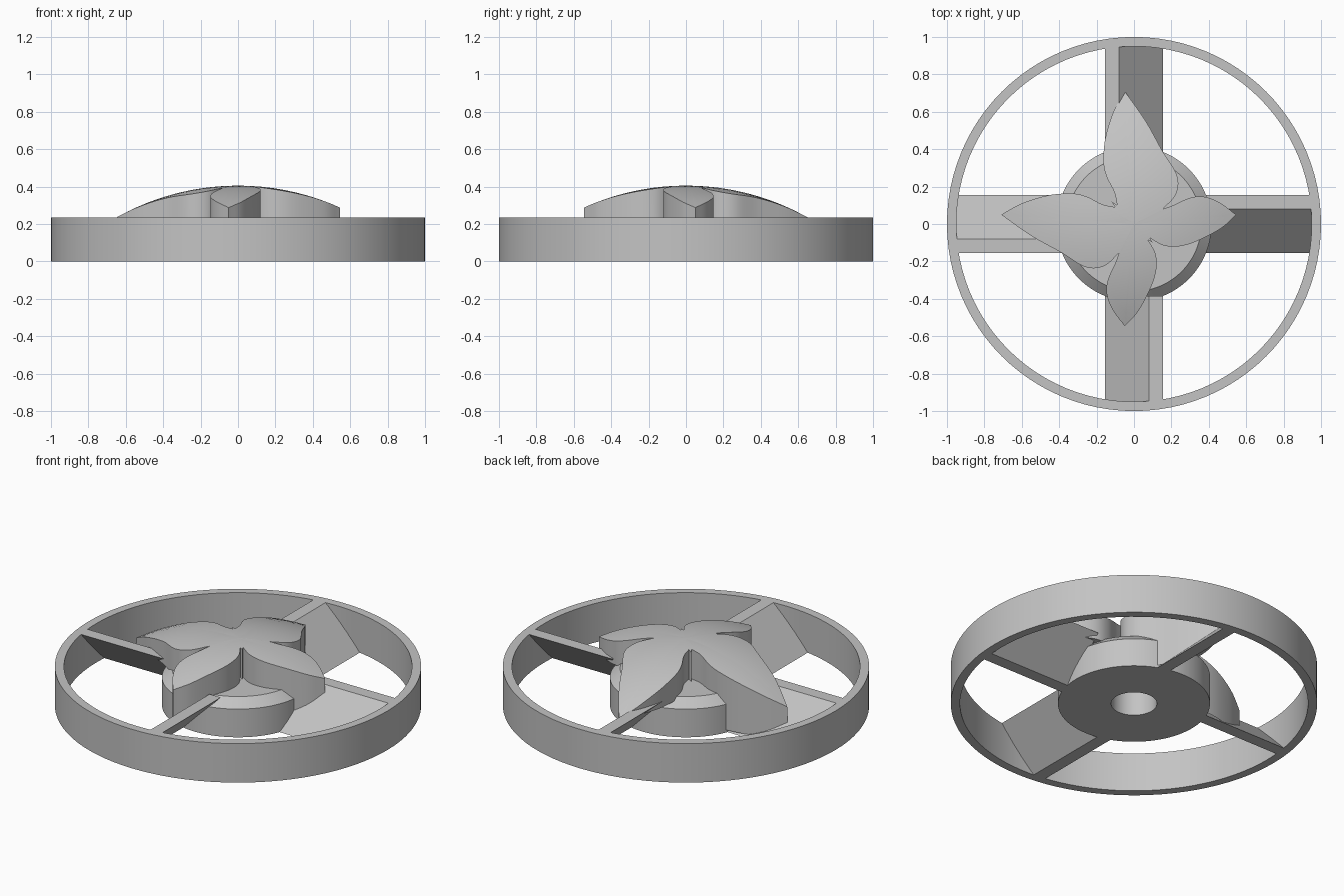
import bpy, bmesh, math
from mathutils import Vector

cube = bpy.data.objects.get("Cube")
if cube:
    bpy.data.objects.remove(cube, do_unlink=True)

grey = bpy.data.materials.new("plain grey")
grey.use_nodes = True
colour = (0.55, 0.55, 0.55, 1)
grey.diffuse_color = colour
grey.node_tree.nodes["Principled BSDF"].inputs["Base Color"].default_value = colour

HEIGHT = 0.235


def finish(name, bm, smooth=True):
    bmesh.ops.remove_doubles(bm, verts=bm.verts, dist=1e-5)
    bmesh.ops.recalc_face_normals(bm, faces=bm.faces)
    mesh = bpy.data.meshes.new(name)
    bm.to_mesh(mesh)
    bm.free()
    mesh.materials.append(grey)
    obj = bpy.data.objects.new(name, mesh)
    bpy.context.collection.objects.link(obj)
    if smooth:
        bpy.ops.object.select_all(action="DESELECT")
        obj.select_set(True)
        bpy.context.view_layer.objects.active = obj
        bpy.ops.object.shade_smooth_by_angle(angle=math.radians(30))
    return obj


def lathe(name, profile, closed=False, steps=96):
    bm = bmesh.new()
    verts = [bm.verts.new((r, 0, z)) for r, z in profile]
    pairs = list(zip(verts, verts[1:]))
    if closed:
        pairs.append((verts[-1], verts[0]))
    edges = [bm.edges.new(p) for p in pairs]
    bmesh.ops.spin(bm, geom=verts + edges, cent=(0, 0, 0), axis=(0, 0, 1),
                   angle=math.tau, steps=steps, use_merge=False)
    return finish(name, bm)


# Outer ring and hub with a chamfered top edge and a blind bore
lathe("outer_ring", [(0.95, 0), (1, 0), (1, HEIGHT), (0.95, HEIGHT)], True)
lathe("hub", [(0, 0.2), (0.125, 0.2), (0.125, 0), (0.415, 0),
              (0.415, 0.17), (0.36, 0.22), (0, 0.22)])

# Slanted fan blades: a leaning section swept outwards
section = [(0.08, HEIGHT), (0.155, HEIGHT), (-0.08, 0), (-0.155, 0)]
for i, side in enumerate(("left", "back", "right", "front")):
    bm = bmesh.new()
    inner, outer = ([bm.verts.new((r, y, z)) for y, z in section] for r in (0.385, 0.965))
    bm.faces.new(inner)
    bm.faces.new(outer)
    for a in range(4):
        b = (a + 1) % 4
        bm.faces.new((inner[a], inner[b], outer[b], outer[a]))
    blade = finish(side + "_blade", bm, smooth=False)
    blade.rotation_euler.z = i * math.pi / 2


# Flower outline: runs of smooth curve between sharp tips and notches
def curve(points, steps=7):
    p = [Vector(q) for q in points]
    p = [2 * p[0] - p[1]] + p + [2 * p[-1] - p[-2]]
    out = []
    for a, b, c, d in zip(p, p[1:], p[2:], p[3:]):
        for k in range(steps):
            t = k / steps
            out.append(0.5 * (2 * b + (c - a) * t + (2 * a - 5 * b + 4 * c - d) * t ** 2
                              + (3 * b - a - 3 * c + d) * t ** 3))
    return out


big_tip, small_tip, notch = (-0.71, 0.05), (-0.05, -0.545), (-0.08, -0.155)
half = [Vector((-0.12, 0.12))]
for run in (
    [(-0.1, 0.09), (-0.17, 0.105), (-0.25, 0.145), (-0.33, 0.163), (-0.46, 0.153),
     (-0.6, 0.11), big_tip],
    [big_tip, (-0.62, -0.015), (-0.53, -0.075), (-0.385, -0.155), (-0.26, -0.23),
     (-0.16, -0.225), notch],
    [notch, (-0.1, -0.21), (-0.14, -0.3), (-0.145, -0.38), (-0.11, -0.465), small_tip],
    [small_tip, (0.02, -0.47), (0.085, -0.35), (0.118, -0.25), (0.115, -0.16), (0.075, -0.085)],
):
    half += curve(run)
half += [Vector((0.075, -0.085)), Vector((0.1, -0.1))]
mirrored = [Vector((-p.y, -p.x)) for p in reversed(half[1:-1])]
outline = half + mirrored

DOME_TOP, DOME_RADIUS = 0.405, 1.328


def dome(p):
    return DOME_TOP - DOME_RADIUS + math.sqrt(DOME_RADIUS ** 2 - p.length_squared)


def underside(p):
    # follows the middle of the nearest blade, staying inside the hub near the axis
    if p.length < 0.2:
        return 0.21
    lean = math.copysign(p.y, p.x * p.y) if abs(p.x) > abs(p.y) else -math.copysign(p.x, p.x * p.y)
    return min(max(HEIGHT / 2 + lean, 0.015), 0.2, dome(p) - 0.01)


# Flower: domed top in concentric rings, straight walls, closed underneath
bm = bmesh.new()
rings = [[bm.verts.new((*(p * k / 8), dome(p * k / 8))) for p in outline] for k in range(1, 9)]
rings.append([bm.verts.new((*p, underside(p))) for p in outline])
rings.append([bm.verts.new((*(p * 0.5), 0.21)) for p in outline])
top = bm.verts.new((0, 0, DOME_TOP))
bottom = bm.verts.new((0, 0, 0.21))
count = len(outline)
for i in range(count):
    j = (i + 1) % count
    bm.faces.new((top, rings[0][i], rings[0][j]))
    bm.faces.new((bottom, rings[-1][j], rings[-1][i]))
    for upper, lower in zip(rings, rings[1:]):
        bm.faces.new((upper[i], lower[i], lower[j], upper[j]))
finish("flower", bm)
